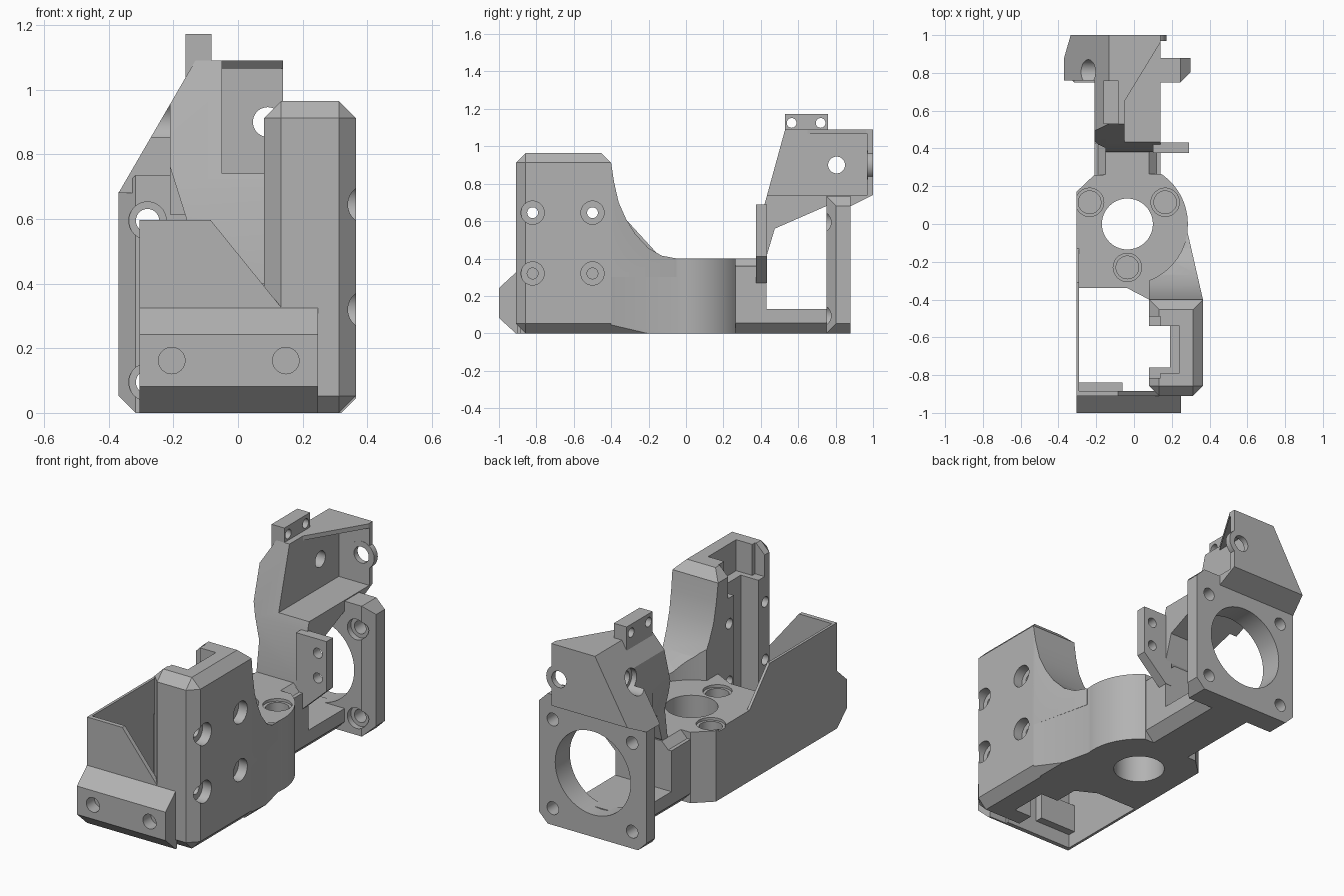
import bpy, bmesh, math
from mathutils import Vector, Matrix

old = bpy.data.objects.get("Cube")
if old:
    bpy.data.objects.remove(old, do_unlink=True)

grey = bpy.data.materials.new("plain grey")
grey.use_nodes = True
grey.diffuse_color = (0.45, 0.45, 0.45, 1)
grey.node_tree.nodes["Principled BSDF"].inputs["Base Color"].default_value = grey.diffuse_color


def finish(name, bm):
    bmesh.ops.recalc_face_normals(bm, faces=bm.faces)
    mesh = bpy.data.meshes.new(name)
    bm.to_mesh(mesh)
    bm.free()
    mesh.materials.append(grey)
    ob = bpy.data.objects.new(name, mesh)
    bpy.context.collection.objects.link(ob)
    return ob


def box(name, lo, hi, bevel=0, pick=None):
    """Box; pick gets an edge position as -1/0/1 per axis and says if it is chamfered."""
    lo, hi = Vector(lo), Vector(hi)
    bm = bmesh.new()
    bmesh.ops.create_cube(bm, size=2)
    edges = [e for e in bm.edges if pick and
             pick(*[round(c) for c in (e.verts[0].co + e.verts[1].co) / 2])]
    for v in bm.verts:
        v.co = Vector([(a + b) / 2 + c * (b - a) / 2 for a, b, c in zip(lo, hi, v.co)])
    if edges:
        bmesh.ops.bevel(bm, geom=edges, offset=bevel, segments=1, affect='EDGES', profile=0.5)
    return finish(name, bm)


def prism(name, axis, outline, start, end):
    """Extrude a 2D outline along an axis; outline uses the other two axes in order."""
    bm = bmesh.new()

    def point(p, t):
        co = list(p)
        co.insert("xyz".index(axis), t)
        return co
    face = bm.faces.new([bm.verts.new(point(p, start)) for p in outline])
    ext = bmesh.ops.extrude_face_region(bm, geom=[face])
    shift = Vector(point((0, 0), end - start))
    bmesh.ops.translate(bm, vec=shift, verts=[g for g in ext["geom"] if isinstance(g, bmesh.types.BMVert)])
    return finish(name, bm)


def rod(axis, centre, radius, start, end, sides=40):
    ring = [(centre[0] + radius * math.cos(i * math.tau / sides),
             centre[1] + radius * math.sin(i * math.tau / sides)) for i in range(sides)]
    return prism("cutter", axis, ring, start, end)


def cut(ob, *cutters, operation='DIFFERENCE'):
    for c in cutters:
        mod = ob.modifiers.new("cut", 'BOOLEAN')
        mod.operation, mod.solver, mod.object = operation, 'EXACT', c
        bpy.context.view_layer.objects.active = ob
        bpy.ops.object.modifier_apply(modifier=mod.name)
        bpy.data.objects.remove(c, do_unlink=True)


# Round base with centre bore and three blind screw pockets
cx, r = -0.035, 0.32
arc = [(cx + r * math.cos(math.radians(a)), r * math.sin(math.radians(a))) for a in range(-8, 57, 4)]
base = prism("base", "z", [(-0.305, -0.34), (cx, -0.34), (0.08, -0.4), (0.365, -0.4)] + arc +
             [(-0.21, 0.26), (-0.305, 0.17)], 0, 0.4)
cut(base, rod("z", (cx, 0), 0.135, -0.1, 0.5))
for p in [(-0.235, 0.115), (0.165, 0.115), (cx, -0.23)]:
    cut(base, rod("z", p, 0.075, 0.385, 0.5), rod("z", p, 0.06, 0.3, 0.5))
cut(base, prism("cutter", "y", [(0.31, -0.01), (0.4, -0.01), (0.4, 0.08)], -0.45, -0.2))

# Chamfered column with a channel open towards the tray
column = box("column", (0.08, -0.91, 0), (0.365, -0.4, 0.965), 0.053,
             lambda x, y, z: z == 1 or (x == 1 and y != 1) or (y == -1 and z == -1) or (x == -1 and y == -1))
cut(column, prism("cutter", "z", [(0, -0.76), (0.19, -0.76), (0.19, -0.54), (0, -0.54)], -0.1, 0.8),
    prism("cutter", "z", [(0, -0.815), (0.14, -0.815), (0.14, -0.79), (0.24, -0.79),
                          (0.24, -0.54), (0.14, -0.54), (0.14, -0.49), (0, -0.49)], 0.79, 1.1))

# Scooped ramp from the column down to the base
ramp = prism("ramp", "z", [(0.08, -0.41), (0.365, -0.41), (0.365, -0.4), (0.285, -0.05), (0.08, -0.05)], 0.3, 0.91)
scoop = [(-0.4, 0.91), (-0.385, 0.81), (-0.36, 0.7), (-0.32, 0.61), (-0.27, 0.53),
         (-0.2, 0.455), (-0.13, 0.415), (-0.05, 0.4)]
cut(ramp, prism("cutter", "x", scoop + [(0.1, 0.4), (0.1, 1.1), (-0.4, 1.1)], 0, 0.5),
    rod("z", (cx, 0), r, 0.2, 1.1, 64))

# Counterbored side holes
for y in (-0.82, -0.5):
    for z in (0.32, 0.645):
        cut(column, rod("x", (y, z), 0.062, 0.31, 0.5), rod("x", (y, z), 0.029, 0, 0.5))

# Thin tray walls
prism("left_wall", "x", [(-0.91, 0), (-0.1, 0), (-0.1, 0.39), (-0.13, 0.4), (-0.31, 0.597), (-0.91, 0.597)],
      -0.305, -0.29)
prism("front_wall", "y", [(-0.305, 0), (0.135, 0), (0.135, 0.325), (-0.085, 0.597), (-0.305, 0.597)],
      -0.91, -0.885)
prism("inner_rib", "y", [(-0.29, 0.08), (-0.06, 0.08), (-0.06, 0.24), (-0.29, 0.24)], -0.89, -0.84)

# Front bumper with two blind holes
bumper = prism("bumper", "x", [(-0.9, 0), (-0.91, 0), (-1, 0.082), (-1, 0.242), (-0.91, 0.325), (-0.9, 0.325)],
               -0.305, 0.248)
for x in (-0.205, 0.148):
    cut(bumper, rod("y", (x, 0.162), 0.041, -1.1, -0.93))

# Neck, floor beam and lower wall joining the base to the rear
box("neck", (-0.21, 0.2, 0), (0.14, 0.43, 0.36), 0.055, lambda x, y, z: x and z == -1)
prism("neck_top", "y", [(-0.21, 0.34), (0.14, 0.34), (0.08, 0.4), (-0.15, 0.4)], 0.2, 0.43)
box("floor_beam", (-0.21, 0.38, 0), (0.14, 0.8, 0.13), 0.055, lambda x, y, z: x and z == -1)

# Rear square plate with large opening and four counterbored corners
plate = box("rear_plate", (-0.37, 0.75, 0), (0.3, 0.88, 0.735), 0.053,
            lambda x, y, z: (x and z) or (x and y == -1))
cut(plate, rod("y", (cx, 0.36), 0.235, 0.6, 1, 64))
for x in (-0.28, 0.215):
    for z in (0.095, 0.595):
        cut(plate, rod("y", (x, z), 0.058, 0.6, 0.782), rod("y", (x, z), 0.036, 0.6, 1))

# Rear housing with sloped shoulder, side pocket and diagonal roof
housing = prism("housing", "x", [(0.38, 0.35), (0.43, 0.41), (0.475, 0.56), (0.75, 0.68), (0.88, 0.68),
                                 (1, 0.74), (1, 1.09), (0.53, 1.09), (0.42, 0.69), (0.38, 0.41)], -0.37, 0.14)
cut(housing, box("cutter", (-0.5, 0.3, 0.2), (-0.21, 0.76, 1.3)),
    prism("cutter", "y", [(-0.37, 0.68), (-0.132, 1.09), (-0.12, 1.2), (-0.6, 1.2), (-0.6, 0.68)], 0.2, 1.2),
    prism("cutter", "y", [(-0.3, 0.3), (-0.15, 0.3), (-0.15, 0.57), (-0.21, 0.76), (-0.3, 0.76)], 0.3, 0.6),
    prism("cutter", "z", [(-0.05, 0.3), (-0.05, 0.65), (0.145, 0.97), (0.3, 0.97), (0.3, 0.3)], 0.74, 1.2),
    box("cutter", (-0.05, 0.5, 0.74), (0.3, 0.97, 1.065)),
    rod("x", (0.805, 0.9), 0.045, -0.6, 0.1), rod("x", (0.805, 0.9), 0.065, -0.6, -0.18))

# Ring around the hole in the rear end wall
ring = rod("y", (0.095, 0.9), 0.077, 0.968, 1)
ring.name = "rear_ring"
for ob in (ring, housing):
    cut(ob, rod("y", (0.092, 0.9), 0.046, 0.9, 1.1))

# Drilled lug on the housing roof
lug = box("top_lug", (-0.162, 0.53, 1.0), (-0.082, 0.76, 1.172))
for y in (0.565, 0.72):
    cut(lug, rod("x", (y, 1.125), 0.026, -0.4, 0.2))

# Drilled side tab with a sloped foot
tab = prism("side_tab", "y", [(0.1, 0.27), (0.14, 0.27), (0.29, 0.41), (0.29, 0.69), (0.1, 0.69)], 0.375, 0.432)
for z in (0.47, 0.61):
    cut(tab, rod("y", (0.235, z), 0.028, 0.3, 0.5))

# Smooth the round bores while keeping edges sharp
bpy.ops.object.select_all(action='DESELECT')
for ob in bpy.context.scene.objects:
    if ob.type == 'MESH':
        ob.select_set(True)
        bpy.context.view_layer.objects.active = ob
bpy.ops.object.shade_smooth_by_angle(angle=math.radians(20))
